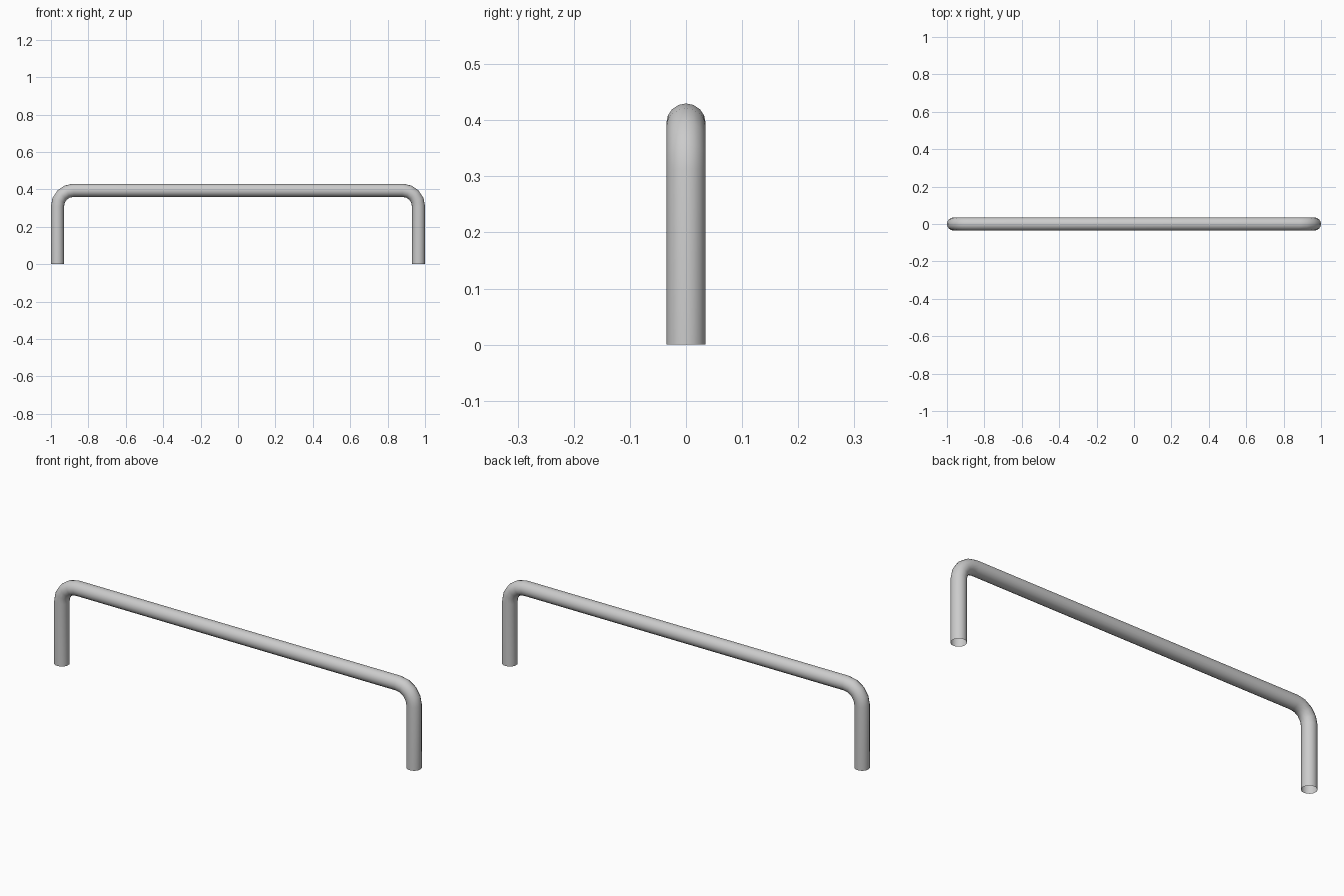
import bpy
import math

if "Cube" in bpy.data.objects:
    bpy.data.objects.remove(bpy.data.objects["Cube"])

TUBE_R = 0.035      # tube radius
LEG_X = 0.965       # leg centre line
BAR_Z = 0.395       # bar centre line
BEND_R = 0.085      # bend radius of the centre line
BEND_STEPS = 4

# Right half of the path: foot up the leg and round the bend
half = [(LEG_X, 0.0)]
for i in range(BEND_STEPS + 1):
    a = math.pi / 2 * i / BEND_STEPS
    half.append((LEG_X - BEND_R + BEND_R * math.cos(a),
                 BAR_Z - BEND_R + BEND_R * math.sin(a)))

# Mirrored to the full path, across the straight bar and down the other leg
path = half + [(-x, z) for x, z in reversed(half)]

# Open-ended round tube swept along the path
curve = bpy.data.curves.new("handle_bar", 'CURVE')
curve.dimensions = '3D'
curve.bevel_depth = TUBE_R
curve.bevel_resolution = 6
curve.use_fill_caps = False
spline = curve.splines.new('POLY')
spline.points.add(len(path) - 1)
for point, (x, z) in zip(spline.points, path):
    point.co = (x, 0, z, 1)

handle = bpy.data.objects.new("handle_bar", curve)
bpy.context.collection.objects.link(handle)
bpy.context.view_layer.objects.active = handle
handle.select_set(True)
bpy.ops.object.convert(target='MESH')
bpy.ops.object.shade_smooth_by_angle(angle=math.radians(40))
